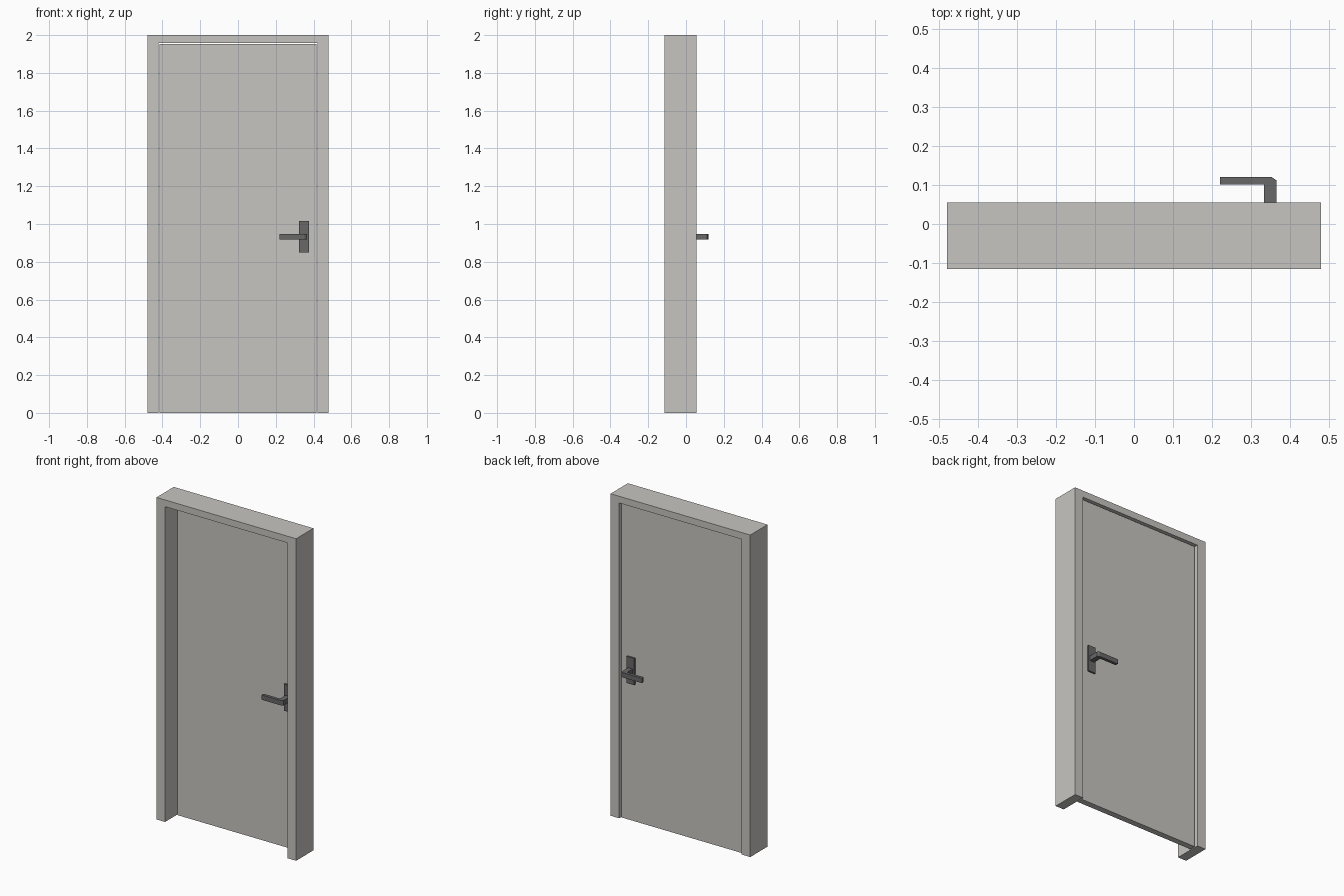
import bpy, bmesh
from mathutils import Vector

if "Cube" in bpy.data.objects:
    bpy.data.objects.remove(bpy.data.objects["Cube"])


def material(name, rgb):
    m = bpy.data.materials.new(name)
    m.diffuse_color = (*rgb, 1)
    m.use_nodes = True
    m.node_tree.nodes["Principled BSDF"].inputs["Base Color"].default_value = m.diffuse_color
    return m


GREY = material("light grey paint", (0.57, 0.56, 0.53))
DARK = material("dark grey metal", (0.14, 0.14, 0.14))


def prism(name, points, depth, mat):
    """Extrude a flat outline by a depth vector."""
    bm = bmesh.new()
    face = bm.faces.new([bm.verts.new(p) for p in points])
    new = bmesh.ops.extrude_face_region(bm, geom=[face])["geom"]
    bmesh.ops.translate(bm, vec=Vector(depth),
                        verts=[v for v in new if isinstance(v, bmesh.types.BMVert)])
    bmesh.ops.recalc_face_normals(bm, faces=bm.faces)
    me = bpy.data.meshes.new(name)
    bm.to_mesh(me)
    bm.free()
    me.materials.append(mat)
    ob = bpy.data.objects.new(name, me)
    bpy.context.collection.objects.link(ob)
    return ob


# Door frame: arch-shaped outline, open at the floor
W, w, H, h = 0.48, 0.421, 2.0, 1.958
outline = [(-W, 0), (-W, H), (W, H), (W, 0), (w, 0), (w, h), (-w, h), (-w, 0)]
prism("door_frame", [(x, -0.115, z) for x, z in outline], (0, 0.17, 0), GREY)

# Door leaf, with a thin gap to the frame, set near the back
F, B = 0.0, 0.038
dw, dh = 0.415, 1.953
prism("door_leaf", [(-dw, F, 0), (dw, F, 0), (dw, F, dh), (-dw, F, dh)],
      (0, B - F, 0), GREY)

# Handles on both sides: backplate and bent lever
lever = [(0.333, 0.003), (0.365, 0.003), (0.365, 0.074), (0.353, 0.082),
         (0.22, 0.082), (0.22, 0.063), (0.333, 0.063)]
plate = [(0.322, 0.85), (0.375, 0.85), (0.375, 1.016), (0.322, 1.016)]
for side, base, s in (("front", F, -1), ("back", B, 1)):
    prism(side + "_handle_plate", [(x, base, z) for x, z in plate],
          (0, s * 0.01, 0), DARK)
    prism(side + "_handle_lever", [(x, base + s * y, 0.918) for x, y in lever],
          (0, 0, 0.03), DARK)
